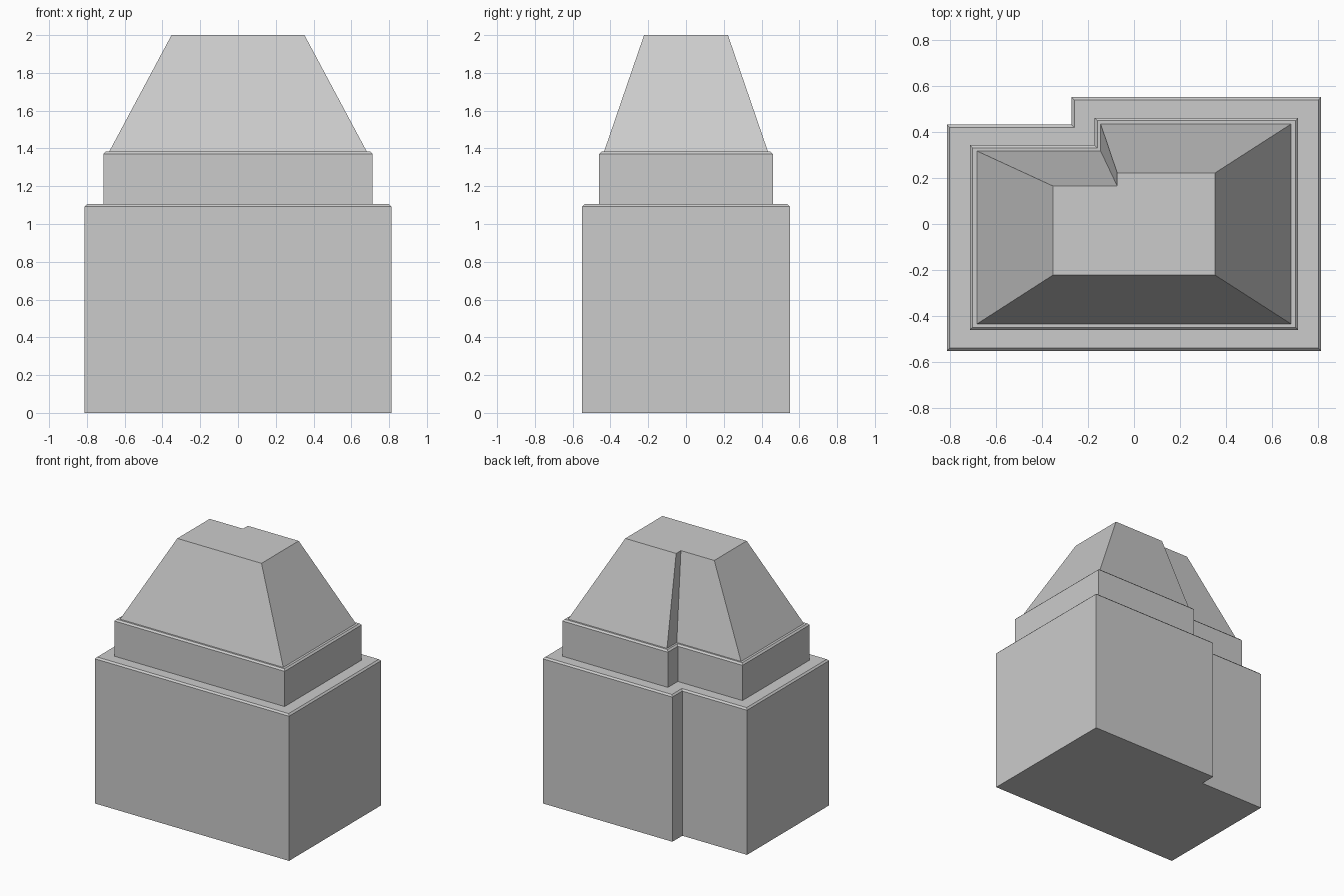
import bpy
import bmesh

if "Cube" in bpy.data.objects:
    bpy.data.objects.remove(bpy.data.objects["Cube"])


def outline(hx, hy, step_x, step_y):
    """Rectangle with its back left corner stepped in."""
    return [(-hx, -hy), (hx, -hy), (hx, hy), (step_x, hy), (step_x, step_y), (-hx, step_y)]


def loft(name, sections):
    """Closed solid through stacked outlines, given as (z, outline)."""
    bm = bmesh.new()
    rings = [[bm.verts.new((x, y, z)) for x, y in pts] for z, pts in sections]
    bm.faces.new(rings[0][::-1])
    bm.faces.new(rings[-1])
    for low, high in zip(rings, rings[1:]):
        for i in range(len(low)):
            j = (i + 1) % len(low)
            bm.faces.new((low[i], low[j], high[j], high[i]))
    bmesh.ops.recalc_face_normals(bm, faces=bm.faces)
    mesh = bpy.data.meshes.new(name)
    bm.to_mesh(mesh)
    bm.free()
    obj = bpy.data.objects.new(name, mesh)
    bpy.context.collection.objects.link(obj)
    return obj


def block(name, z0, z1, hx, hy, step_x, step_y, c=0.012):
    """Straight block with a small chamfer round its top."""
    full = outline(hx, hy, step_x, step_y)
    inset = outline(hx - c, hy - c, step_x + c, step_y - c)
    return loft(name, [(z0, full), (z1 - c, full), (z1, inset)])


# Stepped lower blocks
block("base_block", 0, 1.105, 0.812, 0.55, -0.271, 0.431)
block("middle_block", 1.105, 1.383, 0.712, 0.46, -0.171, 0.342)

# Tapered roof with a flat top
loft("tapered_roof", [
    (1.383, outline(0.682, 0.434, -0.145, 0.317)),
    (2.0, outline(0.352, 0.222, -0.073, 0.165)),
])
